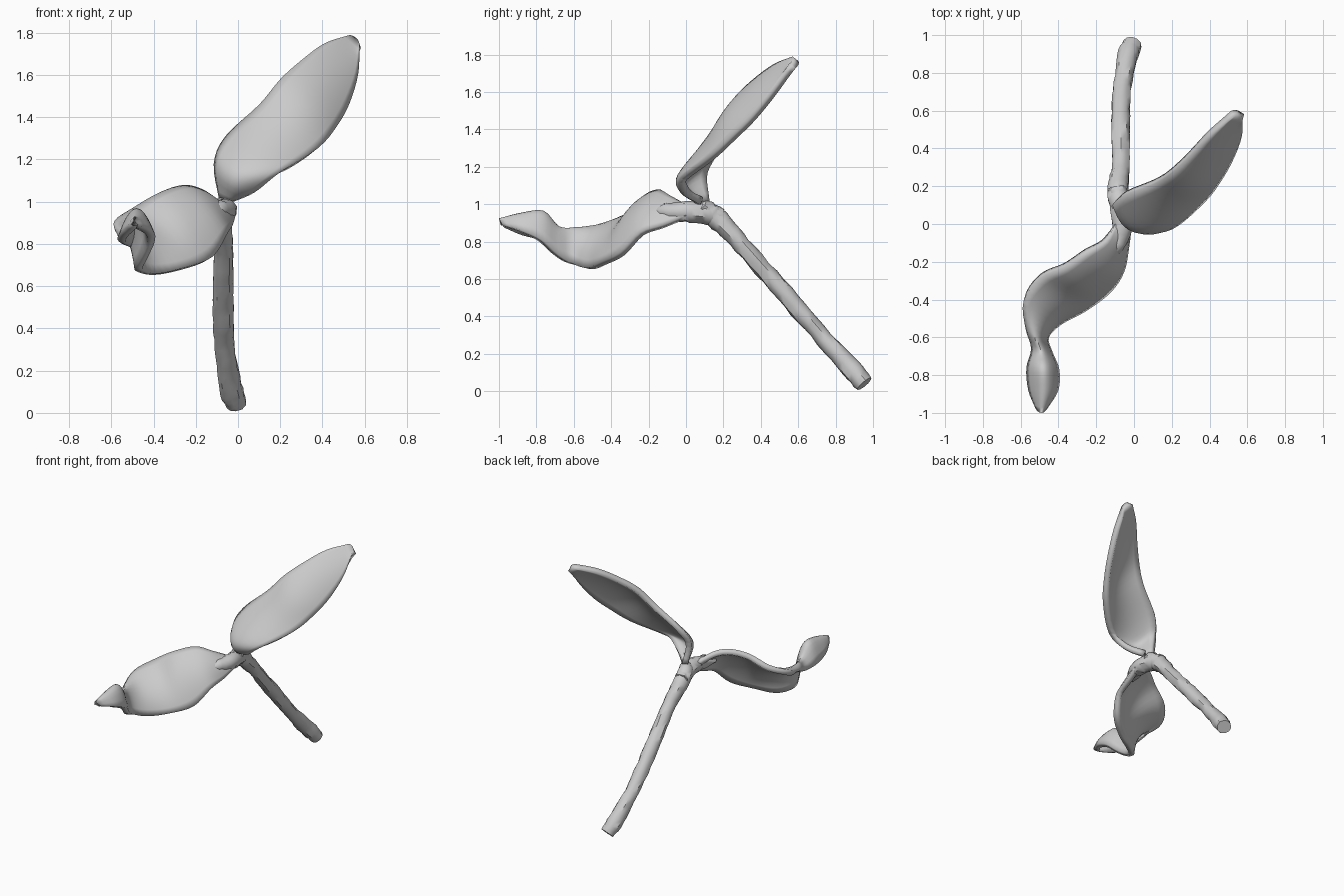
import bpy, bmesh, math, random
from mathutils import Vector, geometry

if "Cube" in bpy.data.objects:
    bpy.data.objects.remove(bpy.data.objects["Cube"])

random.seed(4)


def spline(points, steps):
    """Catmull-Rom resampling of a short point list."""
    p = [Vector(q) for q in points]
    p = [2 * p[0] - p[1]] + p + [2 * p[-1] - p[-2]]
    out = []
    for i in range(1, len(p) - 2):
        a, b, c, d = p[i - 1:i + 3]
        for k in range(steps):
            t = k / steps
            out.append(0.5 * (2 * b + (c - a) * t + (2 * a - 5 * b + 4 * c - d) * t * t
                              + (3 * b - a - 3 * c + d) * t ** 3))
    return out + [p[-2]]


def finish(bm, name):
    mesh = bpy.data.meshes.new(name)
    bm.to_mesh(mesh)
    bm.free()
    ob = bpy.data.objects.new(name, mesh)
    bpy.context.collection.objects.link(ob)
    bpy.context.view_layer.objects.active = ob
    ob.select_set(True)
    bpy.ops.object.shade_smooth_by_angle(angle=math.radians(40))
    ob.select_set(False)
    return ob


def tube(name, path, steps=4, sides=10, rough=0.004):
    """Capped, slightly lumpy tube; path entries are x, y, z, radius."""
    pts = spline([q[:3] for q in path], steps)
    rad = [v.x for v in spline([(q[3], 0, 0) for q in path], steps)]
    bm = bmesh.new()
    rings = []
    for i, p in enumerate(pts):
        t = (pts[min(i + 1, len(pts) - 1)] - pts[max(i - 1, 0)]).normalized()
        u = t.cross(Vector((1, 0, 0))).normalized()
        v = t.cross(u)
        ring = []
        for k in range(sides):
            a = 2 * math.pi * k / sides
            r = rad[i] + random.uniform(-rough, rough)
            ring.append(bm.verts.new(p + r * (math.cos(a) * u + math.sin(a) * v)))
        rings.append(ring)
    for r0, r1 in zip(rings, rings[1:]):
        for k in range(sides):
            n = (k + 1) % sides
            bm.faces.new((r0[k], r0[n], r1[n], r1[k]))
    bm.faces.new(rings[0])
    bm.faces.new(rings[-1])
    bmesh.ops.recalc_face_normals(bm, faces=bm.faces)
    return finish(bm, name)


def blade(name, left, mid, right, thickness=0.04, steps=4, across=10):
    """Cupped leaf lofted through two edges and a middle rib."""
    bm = bmesh.new()
    rows = []
    for l, m, r in zip(*(spline(c, steps) for c in (left, mid, right))):
        c = 2 * m - (l + r) / 2          # quadratic control so the curve meets the rib
        row = []
        for j in range(across + 1):
            t = j / across
            row.append(bm.verts.new((1 - t) ** 2 * l + 2 * t * (1 - t) * c + t * t * r))
        rows.append(row)
    for a, b in zip(rows, rows[1:]):
        for j in range(across):
            bm.faces.new((a[j], a[j + 1], b[j + 1], b[j]))
    ob = finish(bm, name)
    mod = ob.modifiers.new("thickness", 'SOLIDIFY')
    mod.thickness = thickness
    mod.offset = -1
    return ob


# Main stem, cut flat at the lower end
tube("stem", [(-.01, .955, .04, .05), (-.035, .88, .125, .056), (-.06, .74, .28, .047),
              (-.07, .6, .44, .05), (-.07, .45, .61, .048), (-.07, .3, .78, .047),
              (-.085, .2, .89, .056), (-.08, .12, .96, .055), (-.05, .08, 1.0, .035)])

# Short stalk from the joint to the drooping leaf
tube("leaf_stalk", [(-.09, .19, .93, .05), (-.075, .1, .95, .056), (-.06, 0, .96, .055),
                    (-.085, -.1, .96, .045), (-.13, -.17, .96, .02)])

# Upright leaf
blade("upright_leaf",
      left=[(-.09, .11, 1.01), (-.115, .1, 1.18), (-.06, .15, 1.31), (.1, .21, 1.46),
            (.2, .27, 1.58), (.3, .36, 1.67), (.41, .47, 1.75), (.53, .57, 1.79)],
      mid=[(-.05, .06, 1.0), (-.03, -.03, 1.10), (.05, -.02, 1.19), (.22, .10, 1.34),
           (.33, .19, 1.46), (.41, .31, 1.57), (.49, .44, 1.67), (.56, .575, 1.775)],
      right=[(-.02, .08, 1.0), (.08, 0, 1.045), (.2, -.03, 1.14), (.38, .12, 1.255),
             (.47, .24, 1.36), (.53, .35, 1.47), (.57, .46, 1.61), (.575, .55, 1.75)])

# Drooping leaf, rolled into a gutter toward its tip
blade("drooping_leaf",
      right=[(-.1, .0, 1.0), (-.15, -.09, 1.05), (-.25, -.15, 1.08), (-.37, -.23, 1.045),
             (-.5, -.29, .97), (-.585, -.41, .91), (-.575, -.55, .85), (-.545, -.66, .80),
             (-.57, -.76, .82), (-.56, -.88, .85), (-.52, -.98, .885)],
      mid=[(-.05, -.02, .99), (-.08, -.14, .98), (-.15, -.24, .98), (-.25, -.34, .92),
           (-.35, -.41, .85), (-.46, -.50, .84), (-.50, -.60, .86), (-.48, -.68, .88),
           (-.48, -.76, .965), (-.48, -.88, .955), (-.49, -1.0, .925)],
      left=[(-.01, .0, .94), (-.025, -.12, .89), (-.05, -.25, .85), (-.12, -.36, .74),
            (-.25, -.46, .69), (-.38, -.53, .66), (-.45, -.60, .68), (-.43, -.68, .73),
            (-.395, -.77, .81), (-.40, -.88, .86), (-.46, -.98, .885)])
